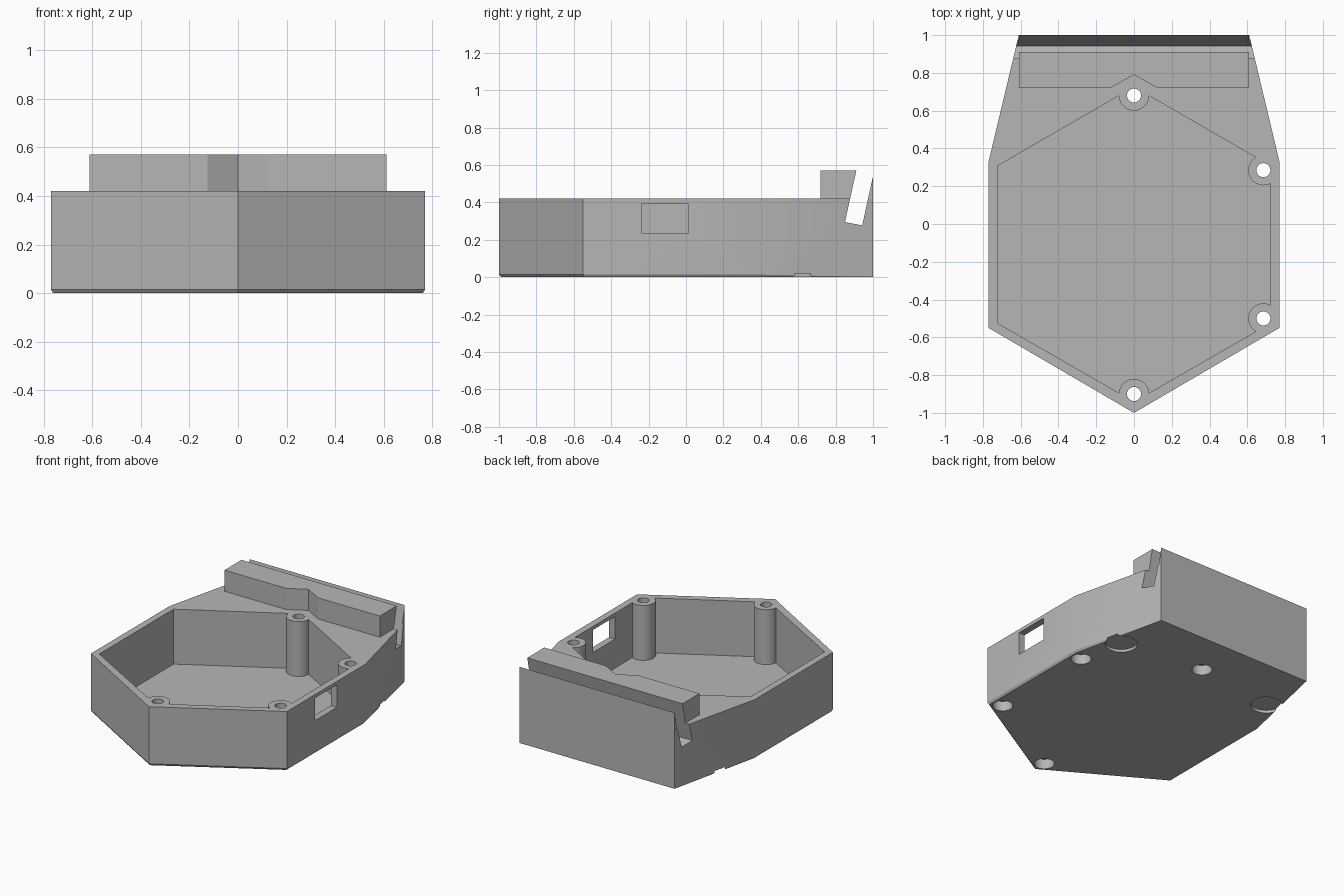
import bpy, bmesh
from mathutils import Vector

cube = bpy.data.objects.get("Cube")
if cube:
    bpy.data.objects.remove(cube, do_unlink=True)

grey = bpy.data.materials.new("plain_grey")
grey.use_nodes = True
colour = (0.47, 0.47, 0.47, 1)
grey.diffuse_color = colour
grey.node_tree.nodes["Principled BSDF"].inputs["Base Color"].default_value = colour


def loft(name, rings):
    """Solid through matching rings of points, capped at both ends."""
    bm = bmesh.new()
    loops = [[bm.verts.new(p) for p in ring] for ring in rings]
    for a, b in zip(loops, loops[1:]):
        for i in range(len(a)):
            j = (i + 1) % len(a)
            bm.faces.new((a[i], a[j], b[j], b[i]))
    bm.faces.new(loops[0][::-1])
    bm.faces.new(loops[-1])
    bmesh.ops.recalc_face_normals(bm, faces=bm.faces)
    mesh = bpy.data.meshes.new(name)
    bm.to_mesh(mesh)
    bm.free()
    mesh.materials.append(grey)
    obj = bpy.data.objects.new(name, mesh)
    bpy.context.collection.objects.link(obj)
    return obj


def prism(name, plan, low, high):
    return loft(name, [[(x, y, z) for x, y in plan] for z in (low, high)])


def side_prism(name, profile, half):
    return loft(name, [[(x, y, z) for y, z in profile] for x in (-half, half)])


def cylinder(name, centre, radius, low, high):
    bpy.ops.mesh.primitive_cylinder_add(vertices=48, radius=radius, depth=high - low,
                                        location=(*centre, (low + high) / 2))
    obj = bpy.context.object
    obj.name = name
    obj.data.materials.append(grey)
    return obj


def combine(target, tool, operation):
    """Apply a boolean and discard the tool."""
    tool.hide_render = True
    mod = target.modifiers.new(operation, 'BOOLEAN')
    mod.operation, mod.solver, mod.object = operation, 'EXACT', tool
    bpy.context.view_layer.objects.active = target
    bpy.ops.object.modifier_apply(modifier=mod.name)
    bpy.data.objects.remove(tool, do_unlink=True)


def mirrored(half):
    """Close a right-hand outline by reflecting it across x = 0."""
    return half + [(-x, y) for x, y in reversed(half) if x > 0]


TOP, FLOOR, PEAK = 0.42, 0.03, 0.57

# Tapered tray body, chamfered underneath towards the front
outline = mirrored([(0, -1), (0.77, -0.55), (0.77, 0.33), (0.61, 1)])
bottom, middle = [], []
for x, y in outline:
    front = y < 0.9
    bottom.append((x * 0.987, y * 0.988, 0) if front else (x, y, 0))
    middle.append((x, y, 0.015 if front else 0.002))
tray = loft("tray_body", [bottom, middle, [(x, y, TOP) for x, y in outline]])

# Raised rail with a notched front
rail = prism("rail", mirrored([(0, 0.79), (0.125, 0.72), (0.61, 0.72), (0.61, 1)]), 0.35, PEAK)
combine(tray, rail, 'UNION')

# Leaning slot between the rail and the back lip
lean = Vector((0.066, 0.30))
slot_a, slot_b = Vector((0.85, 0.295)), Vector((0.942, 0.277))
slot = side_prism("slot", [slot_a, slot_b, slot_b + lean * 1.3, slot_a + lean * 1.3], 1)
combine(tray, slot, 'DIFFERENCE')

# Hexagonal pocket that leaves the screw posts standing
posts = [(0, -0.9), (0.685, -0.5), (0.685, 0.285), (0, 0.68)]
pocket = prism("pocket", mirrored([(0, -0.94), (0.722, -0.525), (0.722, 0.308), (0, 0.725)]),
               FLOOR, 0.5)
for post in posts:
    combine(pocket, cylinder("post", post, 0.08, 0, 0.6), 'DIFFERENCE')
combine(tray, pocket, 'DIFFERENCE')

# Screw holes with counterbores underneath
for post in posts:
    combine(tray, cylinder("screw_hole", post, 0.037, -0.1, 0.6), 'DIFFERENCE')
    combine(tray, cylinder("counterbore", post, 0.065, -0.1, 0.07), 'DIFFERENCE')

# Shallow round foot recesses
for side in (-1, 1):
    combine(tray, cylinder("foot_recess", (side * 0.61, 0.6), 0.103, -0.1, 0.02), 'DIFFERENCE')

# Port window in the left wall
window = prism("port_window", [(0.65, -0.235), (0.9, -0.235), (0.9, 0.01), (0.65, 0.01)],
               0.235, 0.395)
combine(tray, window, 'DIFFERENCE')

# Smooth round walls, keep hard edges
bpy.ops.object.select_all(action='DESELECT')
tray.select_set(True)
bpy.context.view_layer.objects.active = tray
bpy.ops.object.shade_smooth_by_angle(angle=0.35)
